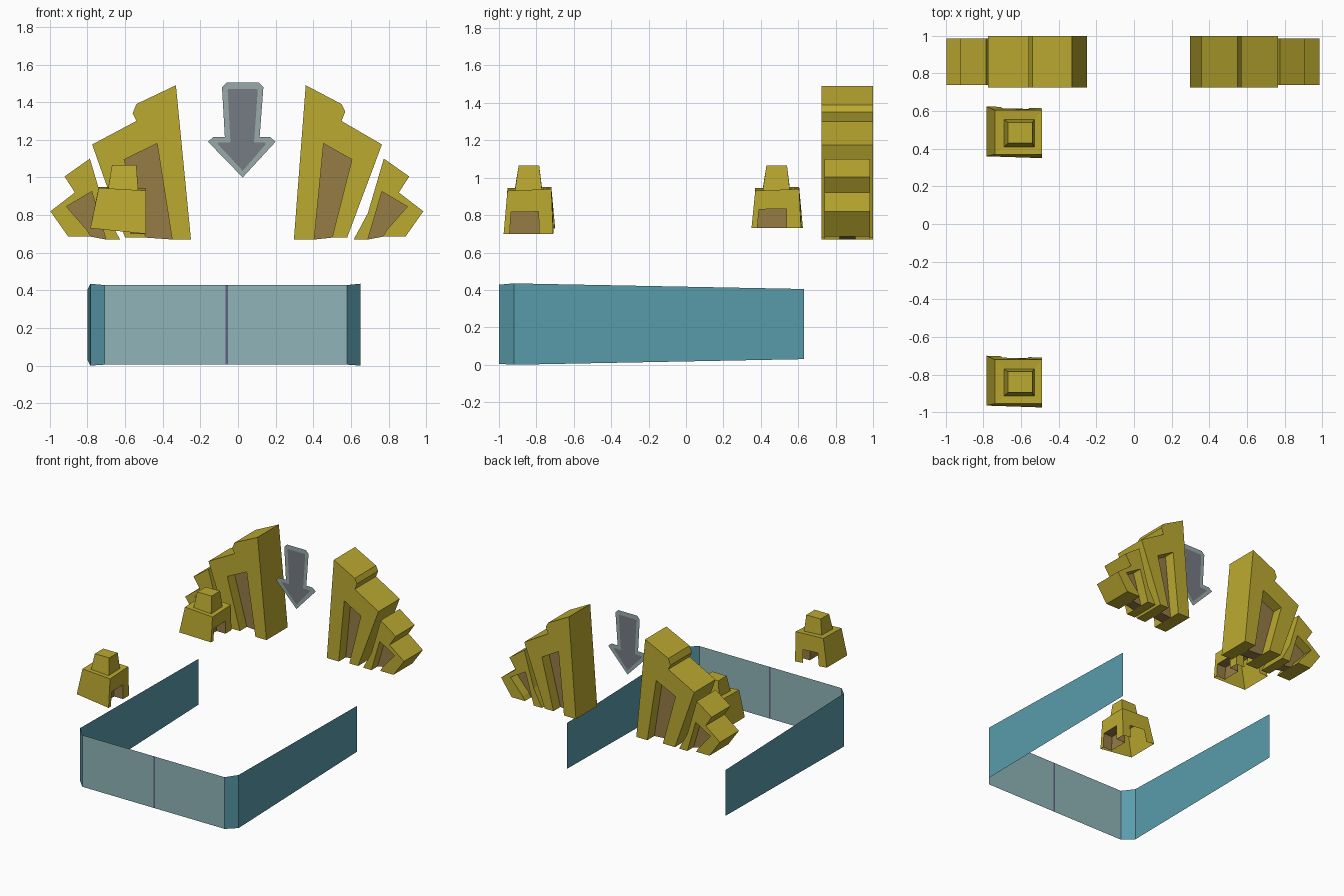
import bpy
from mathutils import Vector

if "Cube" in bpy.data.objects:
    bpy.data.objects.remove(bpy.data.objects["Cube"])


def material(name, r, g, b):
    m = bpy.data.materials.new(name)
    m.diffuse_color = (r, g, b, 1)
    m.use_nodes = True
    m.node_tree.nodes["Principled BSDF"].inputs["Base Color"].default_value = m.diffuse_color
    return m


gold = material("gold", 0.50, 0.40, 0.03)
brown = material("brown", 0.30, 0.20, 0.06)
teal = material("teal", 0.10, 0.33, 0.40)
pale_teal = material("pale_teal", 0.28, 0.46, 0.48)
purple = material("purple", 0.12, 0.12, 0.22)
grey = material("grey", 0.18, 0.20, 0.23)
pale_grey = material("pale_grey", 0.32, 0.40, 0.40)


def make(name, verts, faces, mats, indices=None):
    me = bpy.data.meshes.new(name)
    me.from_pydata(verts, [], faces)
    for m in mats:
        me.materials.append(m)
    for p, i in zip(me.polygons, indices or []):
        p.material_index = i
    ob = bpy.data.objects.new(name, me)
    bpy.context.collection.objects.link(ob)
    return ob


def slab(name, outline, y0, y1, mat):
    """Extrude an x-z outline from y0 to y1."""
    n = len(outline)
    verts = [(x, y, z) for y in (y0, y1) for x, z in outline]
    faces = [list(range(n)), list(range(2 * n - 1, n - 1, -1))]
    faces += [[i, i + n, (i + 1) % n + n, (i + 1) % n] for i in range(n)]
    return make(name, verts, faces, [mat])


def stepped_block(name, outer, notch, y0, y1, recess):
    """Stepped slab with an open notch at the bottom, closed by a set-back panel."""
    slab(name, outer + notch, y0, y1, gold)
    slab(name + "_panel", notch, y0 + recess, y1 - recess, brown)


# Stepped gate blocks: outlines run from the inner foot over the top to the outer foot
right_main = [(.297, .67), (.36, 1.49), (.55, 1.39), (.57, 1.35), (.55, 1.30),
              (.765, 1.175), (.58, .68)]
left_main = [(-.25, .67), (-.33, 1.49), (-.54, 1.39), (-.56, 1.34), (-.54, 1.30),
             (-.775, 1.175), (-.60, .68)]
right_notch = [(.50, .68), (.605, 1.095), (.455, 1.18), (.405, .67)]
left_notch = [(-.49, .68), (-.605, 1.095), (-.43, 1.18), (-.35, .67)]
right_wing = [(.615, .67), (.69, .81), (.775, 1.10), (.91, 1.005), (.855, .92),
              (.985, .82), (.89, .685)]
wing_notch = [(.77, .685), (.79, .72), (.90, .845), (.765, .925), (.69, .67)]


def flip(points):
    return [(-x - .012, z) for x, z in points]


stepped_block("right_block", right_main, right_notch, .725, 1.0, .09)
stepped_block("left_block", left_main, left_notch, .725, 1.0, .09)
stepped_block("right_wing", right_wing, wing_notch, .74, .985, .08)
stepped_block("left_wing", flip(right_wing), flip(wing_notch), .74, .985, .08)

# Flat arrow sign with a pale border
rim = [(-.085, 1.48), (-.06, 1.505), (.11, 1.505), (.135, 1.48), (.115, 1.215),
       (.17, 1.215), (.20, 1.19), (.025, 1.0), (-.16, 1.19), (-.13, 1.215), (-.07, 1.215)]
core = [(-.055, 1.465), (-.05, 1.47), (.10, 1.47), (.105, 1.465), (.085, 1.185),
        (.14, 1.185), (.15, 1.18), (.025, 1.035), (-.11, 1.18), (-.10, 1.185), (-.04, 1.185)]
n = len(rim)
make("arrow_sign", [(x, .72, z) for x, z in rim + core],
     [list(range(n, 2 * n))] + [[i, (i + 1) % n, (i + 1) % n + n, i + n] for i in range(n)],
     [grey, pale_grey], [0] + [1] * n)

# Thin U-shaped barrier: plan path with lower and upper heights
path = [(-.80, .63, .03, .405), (-.785, -.92, 0, .435), (-.71, -1, .005, .428),
        (-.067, -1, .005, .428), (-.052, -1, .005, .428), (.58, -1, .005, .428),
        (.65, -.92, 0, .435), (.637, .63, .03, .405)]
verts = [(x, y, z) for x, y, lo, hi in path for z in (lo, hi)]
faces = [[2 * i, 2 * i + 2, 2 * i + 3, 2 * i + 1] for i in range(len(path) - 1)]
mats = [0, 0, 1, 2, 1, 0, 0]
make("barrier", verts, faces, [teal, pale_teal, purple], mats)


def hut(name, dy, right_foot):
    """Hollow tapered hut with a small tower; doorways on the right and back."""
    a, b = Vector((-.785, -.965, .73)), Vector((-.49, -.975, right_foot))
    c, d = Vector((-.49, -.71, right_foot)), Vector((-.785, -.70, .73))
    body = [a, b, c, d] + [Vector(p) for p in (
        (-.74, -.955, .945), (-.49, -.955, .93), (-.49, -.72, .94), (-.74, -.72, .95))]
    tower = [Vector(p) for p in (
        (-.69, -.915, .94), (-.53, -.915, .93), (-.53, -.77, .935), (-.69, -.77, .945),
        (-.67, -.895, 1.065), (-.54, -.895, 1.065), (-.54, -.785, 1.065), (-.67, -.785, 1.065))]

    def door(p, q, p_top, q_top, s, t, h):
        lo = [p.lerp(q, s), p.lerp(q, t)]
        hi = [p_top.lerp(q_top, s), p_top.lerp(q_top, t)]
        return [lo[0], lo[0].lerp(hi[0], h), lo[1].lerp(hi[1], h), lo[1]]

    side = door(b, c, body[5], body[6], .12, .71, .5)
    back = door(c, d, body[6], body[7], .25, .75, .45)
    inner = [p + Vector((-.08, 0, 0)) for p in side]
    verts = [p + Vector((0, dy, 0)) for p in body + tower + side + back + inner]
    faces = [[0, 1, 5, 4], [3, 0, 4, 7],
             [1, 16, 17, 18, 19, 2, 6, 5],
             [2, 20, 21, 22, 23, 3, 7, 6],
             [12, 13, 14, 15]]
    for i in range(4):
        j = (i + 1) % 4
        faces += [[8 + i, 8 + j, 12 + j, 12 + i], [4 + i, 4 + j, 8 + j, 8 + i]]
    gold_count = len(faces)
    faces += [[24, 25, 26, 27]] + [[16 + i, 17 + i, 25 + i, 24 + i] for i in range(3)]
    make(name, verts, faces, [gold, brown], [0] * gold_count + [1] * 4)


hut("front_hut", 0, .70)
hut("back_hut", 1.325, .73)
